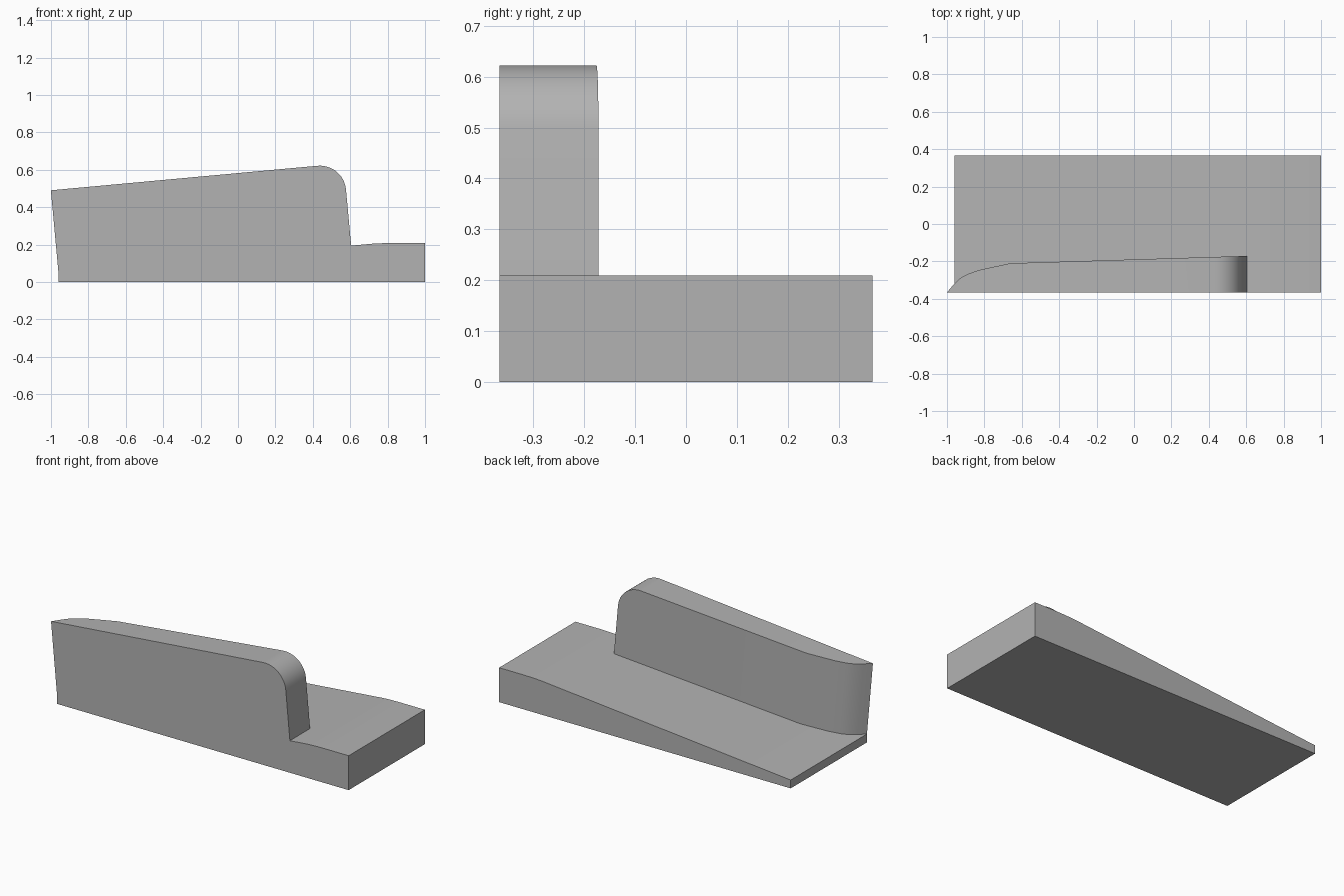
import bpy
import bmesh
import math

cube = bpy.data.objects.get("Cube")
if cube:
    bpy.data.objects.remove(cube, do_unlink=True)

HALF = 0.366      # half depth of the block
SLOPE = 0.092     # tilt of the ramp and of the wall standing on it
RISE = 0.139      # ramp height at x = 0
WALL = 0.44       # wall height above the ramp
END = 0.605       # foot of the wall's rounded end
FILLET = 0.14     # radius of the rounded corner

grey = bpy.data.materials.new("plain grey")
grey.use_nodes = True
colour = (0.45, 0.45, 0.45, 1)
grey.diffuse_color = colour
grey.node_tree.nodes["Principled BSDF"].inputs["Base Color"].default_value = colour


def finish(name, bm):
    bmesh.ops.remove_doubles(bm, verts=bm.verts, dist=0.0001)
    bmesh.ops.recalc_face_normals(bm, faces=bm.faces)
    mesh = bpy.data.meshes.new(name)
    bm.to_mesh(mesh)
    bm.free()
    obj = bpy.data.objects.new(name, mesh)
    bpy.context.collection.objects.link(obj)
    mesh.materials.append(grey)
    bpy.ops.object.select_all(action="DESELECT")
    obj.select_set(True)
    bpy.context.view_layer.objects.active = obj
    bpy.ops.object.shade_smooth_by_angle(angle=math.radians(25))
    return obj


def ramp(x):
    return RISE + SLOPE * x


# Ramp base: side profile swept across the depth
profile = [(-0.96, 0), (1, 0), (1, 0.209), (0.84, 0.209), (0.78, 0.208),
           (0.72, ramp(0.72)), (-0.96, ramp(-0.96))]
bm = bmesh.new()
face = bm.faces.new([bm.verts.new((x, -HALF, z)) for x, z in profile])
side = bmesh.ops.extrude_face_region(bm, geom=[face])
moved = [v for v in side["geom"] if isinstance(v, bmesh.types.BMVert)]
bmesh.ops.translate(bm, verts=moved, vec=(0, 2 * HALF, 0))
finish("ramp_base", bm)

# Side wall: columns (position along ramp, back y, height), lofted together
columns = [(-0.96, -HALF, WALL), (-0.925, -0.325, WALL), (-0.89, -0.29, WALL),
           (-0.85, -0.268, WALL), (-0.79, -0.247, WALL), (-0.70, -0.227, WALL),
           (-0.62, -0.21, WALL)]
for i in range(13):
    a = math.radians(90 * i / 12)
    s = END - FILLET + FILLET * math.sin(a)
    back = -0.21 + 0.038 * (s + 0.62) / (END + 0.62)
    columns.append((s, back, WALL - FILLET + FILLET * math.cos(a)))

bm = bmesh.new()
rings = []
for s, back, top in columns:
    corners = [(-HALF, 0), (-HALF, top), (back, top), (back, 0)]
    rings.append([bm.verts.new((s - SLOPE * h, y, ramp(s) + h)) for y, h in corners])
for a, b in zip(rings, rings[1:]):
    for i in range(4):
        j = (i + 1) % 4
        bm.faces.new((a[i], a[j], b[j], b[i]))
bm.faces.new(rings[-1])
finish("side_wall", bm)
